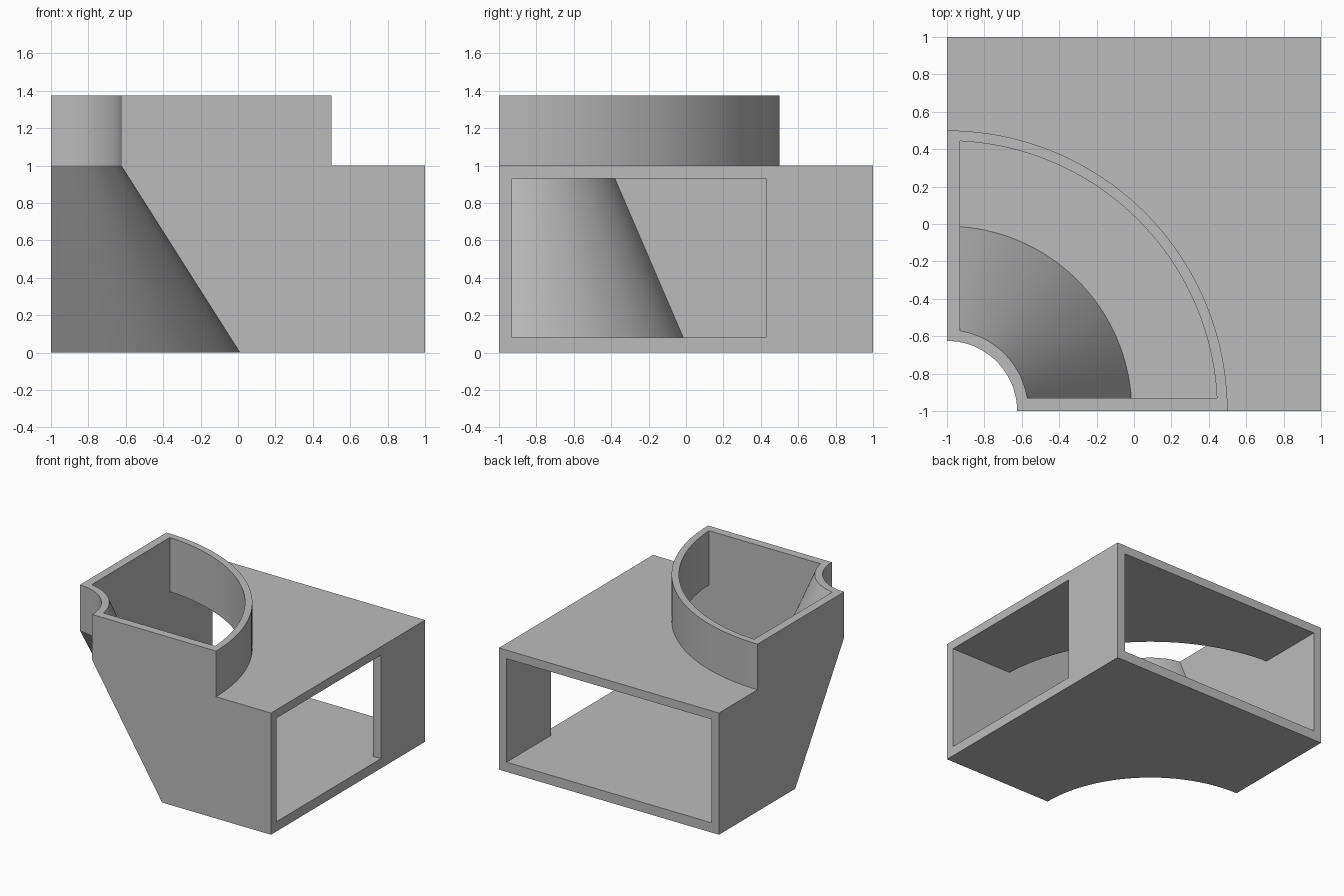
import bpy
import bmesh
from math import tau, radians
from mathutils import Matrix, Vector

if "Cube" in bpy.data.objects:
    bpy.data.objects.remove(bpy.data.objects["Cube"], do_unlink=True)

WALL = 0.07
IN = 1 - WALL            # inner face of the walls
FLOOR = 0.08             # top of the floor plate
ROOF = 1.0               # top of the square duct
TOP = 1.375              # rim of the collar
SEGMENTS = 160
CORNER = Vector((-1, -1, 0))   # axis of every round surface


def make_object(name, bm):
    bmesh.ops.recalc_face_normals(bm, faces=bm.faces)
    mesh = bpy.data.meshes.new(name)
    bm.to_mesh(mesh)
    bm.free()
    obj = bpy.data.objects.new(name, mesh)
    bpy.context.collection.objects.link(obj)
    return obj


def box(name, low, high):
    bm = bmesh.new()
    low, high = Vector(low), Vector(high)
    place = Matrix.Translation((low + high) / 2) @ Matrix.Diagonal((*(high - low), 1))
    bmesh.ops.create_cube(bm, size=1, matrix=place)
    return make_object(name, bm)


def lathe(name, profile):
    """Revolve a closed (radius, z) profile around the corner axis."""
    bm = bmesh.new()
    verts = [bm.verts.new(CORNER + Vector((r, 0, z))) for r, z in profile]
    edges = [bm.edges.new((a, b)) for a, b in zip(verts, verts[1:] + verts[:1])]
    bmesh.ops.spin(bm, geom=verts + edges, cent=CORNER, axis=(0, 0, 1),
                   angle=tau, steps=SEGMENTS, use_merge=True)
    bmesh.ops.remove_doubles(bm, verts=bm.verts, dist=0.0001)
    # drop the degenerate edges on the axis
    loose = [e for e in bm.edges if not e.link_faces]
    bmesh.ops.delete(bm, geom=loose, context="EDGES")
    return make_object(name, bm)


def cut(target, cutter):
    cutter.hide_render = True
    mod = target.modifiers.new("cut", "BOOLEAN")
    mod.operation, mod.solver, mod.object = "DIFFERENCE", "EXACT", cutter
    bpy.context.view_layer.objects.active = target
    bpy.ops.object.modifier_apply(modifier=mod.name)
    bpy.data.objects.remove(cutter, do_unlink=True)


def outside(name, radius, z):
    """Everything beyond a radius and above a height."""
    return lathe(name, [(radius, z), (4, z), (4, 2), (radius, 2)])


def cone_radius(z, r0, z0, r1, z1):
    return r0 + (r1 - r0) * (z - z0) / (z1 - z0)


# outer body: square duct with a quarter-round collar
body = box("corner_duct", (-1, -1, 0), (1, 1, TOP))
cut(body, outside("shoulder_cutter", 1.5, ROOF))

# conical scoop at the corner, straight above the roof
low = cone_radius(-0.2, 1.01, 0, 0.375, ROOF)
cut(body, lathe("scoop_cutter",
                [(0, -0.2), (low, -0.2), (0.375, ROOF), (0.375, 2), (0, 2)]))

# inner passage: collar above, openings to the back and left side
cavity = box("cavity", (-IN, -IN, FLOOR), (1.2, 1.2, 1.6))
cut(cavity, outside("collar_bore", 1.445, IN))
inner = [(cone_radius(z, 0.988, FLOOR, 0.434, TOP), z) for z in (-0.2, 1.8)]
cut(cavity, lathe("inner_cone", [(0, -0.2), *inner, (0, 1.8)]))
cut(cavity, box("side_post", (IN, 0.427, -0.2), (1.5, 1.5, 1.1)))
cut(body, cavity)

# single plain grey
grey = bpy.data.materials.new("plain_grey")
grey.use_nodes = True
colour = (0.5, 0.5, 0.5, 1)
grey.diffuse_color = colour
grey.node_tree.nodes["Principled BSDF"].inputs["Base Color"].default_value = colour
body.data.materials.clear()
body.data.materials.append(grey)
for face in body.data.polygons:
    face.material_index = 0

# smooth curves, crisp edges
bpy.ops.object.select_all(action="DESELECT")
body.select_set(True)
bpy.context.view_layer.objects.active = body
bpy.ops.object.shade_smooth_by_angle(angle=radians(25))
